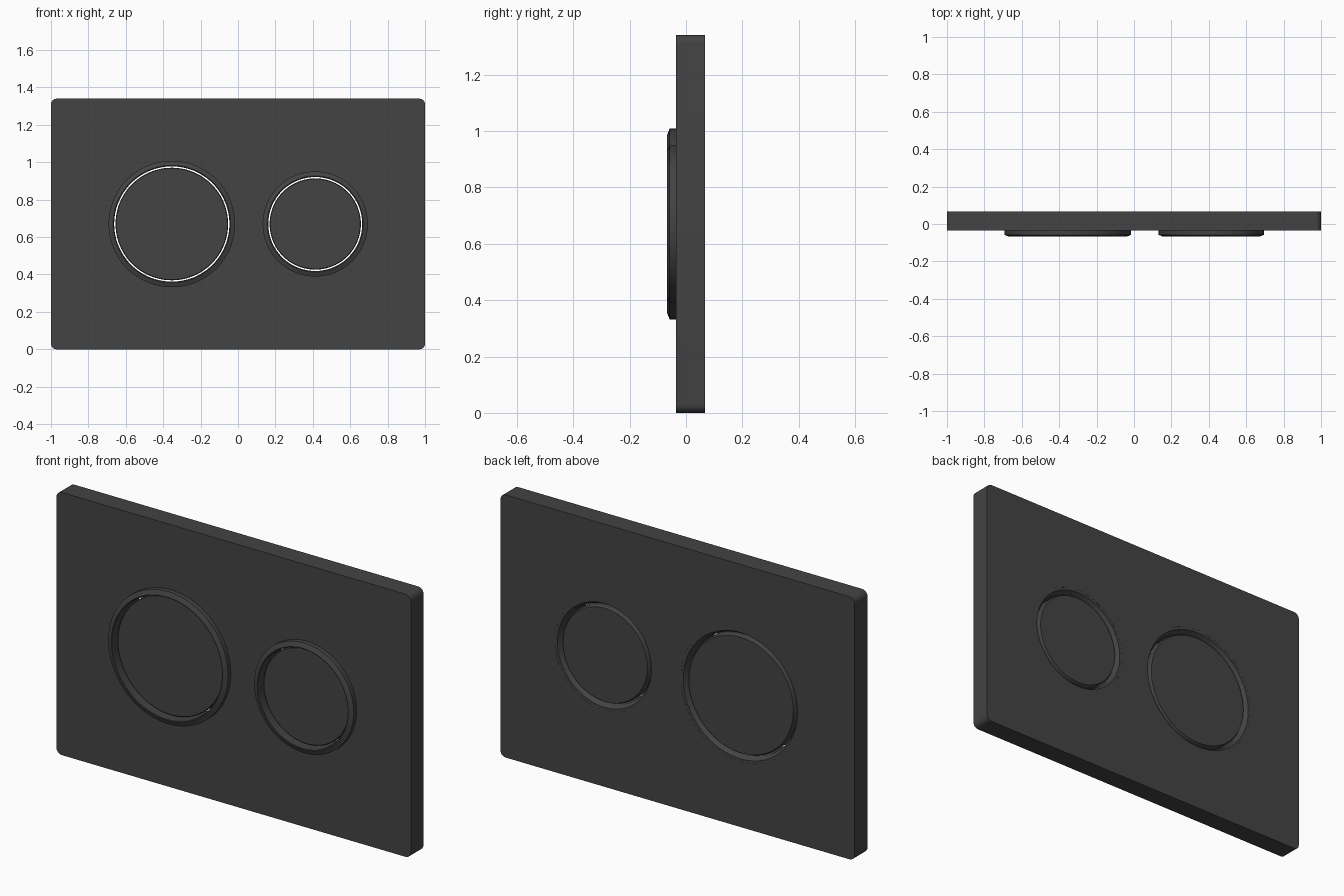
import bpy, bmesh, math

cube = bpy.data.objects.get("Cube")
if cube:
    bpy.data.objects.remove(cube, do_unlink=True)

SEGMENTS = 96
MID_Z = 0.67
FRONT, BACK = -0.035, 0.068

# One matt charcoal finish for every part
charcoal = bpy.data.materials.new("charcoal")
charcoal.use_nodes = True
colour = (0.056, 0.056, 0.056, 1)
charcoal.diffuse_color = colour
bsdf = next(n for n in charcoal.node_tree.nodes if n.type == 'BSDF_PRINCIPLED')
bsdf.inputs["Base Color"].default_value = colour


def finish(obj):
    """Select the part, give it its finish and smooth its round walls."""
    bpy.ops.object.select_all(action='DESELECT')
    obj.select_set(True)
    bpy.context.view_layer.objects.active = obj
    if obj.type == 'CURVE':
        bpy.ops.object.convert(target='MESH')
        obj = bpy.context.object
    obj.data.materials.clear()
    obj.data.materials.append(charcoal)
    bpy.ops.object.shade_smooth_by_angle(angle=math.radians(20))


def circle(cx, cy, radius):
    steps = [math.tau * i / SEGMENTS for i in range(SEGMENTS)]
    return [(cx + radius * math.cos(a), cy + radius * math.sin(a)) for a in steps]


def rounded_rectangle(half_w, half_h, radius, steps=6):
    points = []
    corners = [(1, 1), (-1, 1), (-1, -1), (1, -1)]
    for k, (sx, sy) in enumerate(corners):
        for i in range(steps + 1):
            a = math.pi / 2 * (k + i / steps)
            points.append((sx * (half_w - radius) + radius * math.cos(a),
                           sy * (half_h - radius) + radius * math.sin(a)))
    return points


def extruded_outline(name, outlines, y_front, y_back):
    """Flat filled outline, later outlines being holes, given thickness in y."""
    curve = bpy.data.curves.new(name, 'CURVE')
    curve.dimensions = '2D'
    curve.fill_mode = 'BOTH'
    curve.extrude = (y_back - y_front) / 2
    for points in outlines:
        spline = curve.splines.new('POLY')
        spline.points.add(len(points) - 1)
        for p, (x, y) in zip(spline.points, points):
            p.co = (x, y, 0, 1)
        spline.use_cyclic_u = True
    obj = bpy.data.objects.new(name, curve)
    bpy.context.collection.objects.link(obj)
    obj.rotation_euler.x = math.pi / 2
    obj.location = (0, (y_front + y_back) / 2, MID_Z)
    finish(obj)


def turned(name, x, profile, closed):
    """Revolve (radius, y) points about the y axis; open profiles get end caps."""
    bm = bmesh.new()
    loops = [[bm.verts.new((px, y, pz)) for px, pz in circle(0, 0, r)]
             for r, y in profile]
    pairs = list(zip(loops, loops[1:]))
    if closed:
        pairs.append((loops[-1], loops[0]))
    else:
        bm.faces.new(loops[0])
        bm.faces.new(loops[-1])
    for a, b in pairs:
        for i in range(SEGMENTS):
            j = (i + 1) % SEGMENTS
            bm.faces.new((a[i], a[j], b[j], b[i]))
    bmesh.ops.recalc_face_normals(bm, faces=bm.faces)
    mesh = bpy.data.meshes.new(name)
    bm.to_mesh(mesh)
    bm.free()
    obj = bpy.data.objects.new(name, mesh)
    bpy.context.collection.objects.link(obj)
    obj.location = (x, 0, MID_Z)
    finish(obj)


# Name, centre x and outer radius of each push button
buttons = [("large", -0.354, 0.338), ("small", 0.413, 0.281)]

# Wall plate with a round opening for each button
openings = [circle(x, 0, r - 0.002) for _, x, r in buttons]
extruded_outline("wall_plate", [rounded_rectangle(1, MID_Z, 0.03)] + openings,
                 FRONT, BACK)

for size, x, r in buttons:
    # Bevelled collar running through the plate, flared at the back
    collar = [(0, 0.0675), (0, -0.058), (-0.024, -0.068), (-0.028, -0.066),
              (-0.03, -0.062), (-0.03, 0.045), (-0.016, 0.0675)]
    turned(size + "_button_collar", x, [(r + d, y) for d, y in collar], True)
    # Button disc, separated from the collar by a thin open gap
    disc = [(-0.041, -0.038), (-0.037, -0.034), (-0.037, 0.05), (-0.043, 0.062)]
    turned(size + "_button_disc", x, [(r + d, y) for d, y in disc], False)
